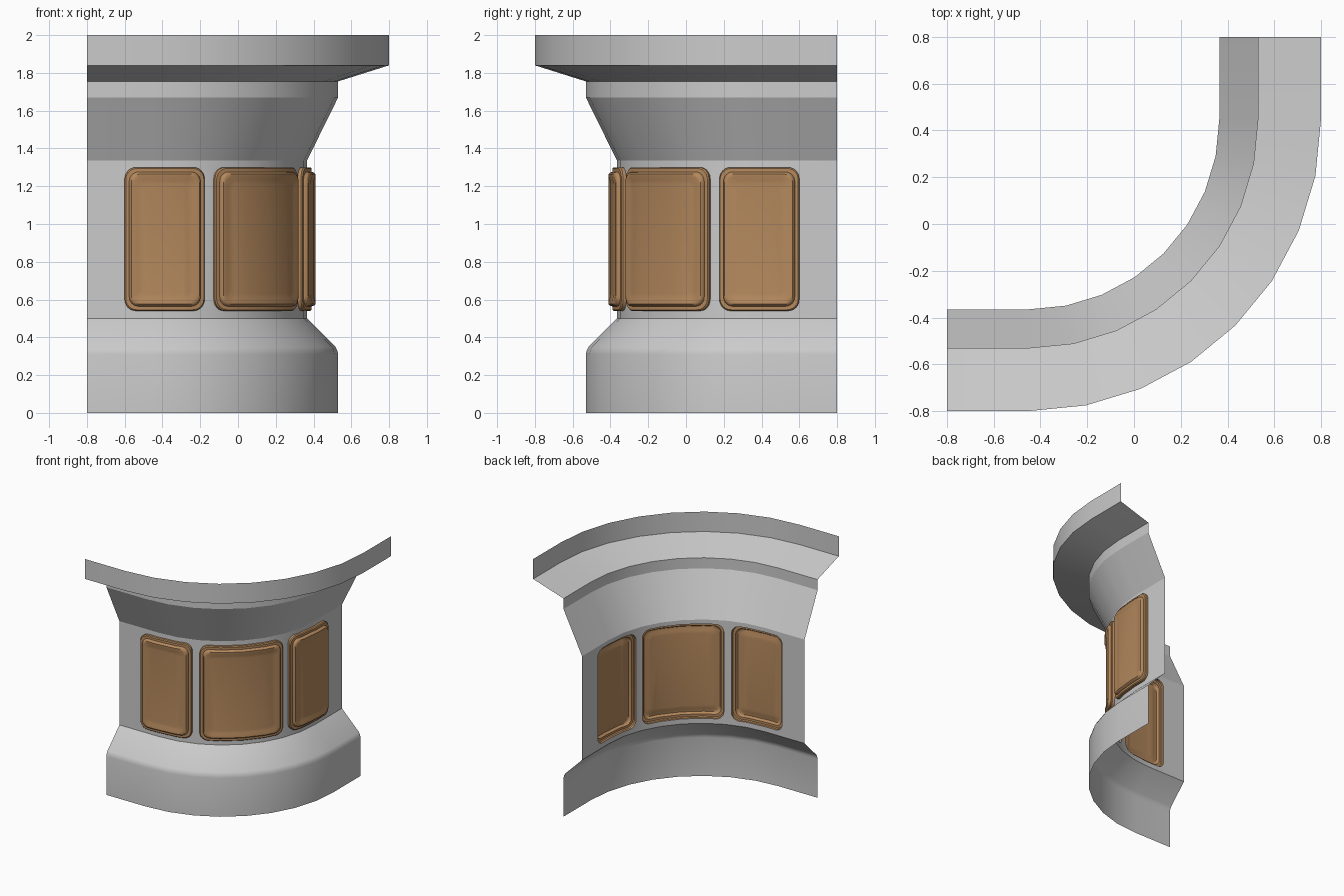
import bpy, bmesh
from math import sin, cos, pi, radians
from mathutils import Vector

if "Cube" in bpy.data.objects:
    bpy.data.objects.remove(bpy.data.objects["Cube"])

# Corner path: straight, quarter turn of 8 facets, straight
WALL, STRAIGHT, RADIUS, SIDES = 0.365, 0.35, 0.815, 8
ARC = RADIUS * pi / 2
LENGTH = 2 * STRAIGHT + ARC


def place(co):
    """Map (distance along path, -outward offset, height) to the bent corner."""
    s, d, z = co.x, -co.y, co.z
    t = (s - STRAIGHT) / ARC * SIDES
    if t <= 0:
        return Vector((-0.8 + s, -WALL - d, z))
    if t >= SIDES:
        return Vector((WALL + d, 0.8 - (LENGTH - s), z))
    k = min(int(t), SIDES - 1)

    def ring(i):
        a = i / SIDES * pi / 2
        return Vector((-0.45 + (RADIUS + d) * sin(a), 0.45 - (RADIUS + d) * cos(a), z))
    return ring(k).lerp(ring(k + 1), t - k)


def finish(bm, name, material=None, angle=20):
    """Cut at the facet lines, bend round the corner and make the object."""
    for k in range(SIDES + 1):
        bmesh.ops.bisect_plane(bm, geom=bm.verts[:] + bm.edges[:] + bm.faces[:], dist=1e-5,
                               plane_co=(STRAIGHT + ARC * k / SIDES, 0, 0), plane_no=(1, 0, 0))
    for v in bm.verts:
        v.co = place(v.co)
    bmesh.ops.recalc_face_normals(bm, faces=bm.faces[:])
    bm.normal_update()
    if sum(f.calc_area() * f.normal.dot(Vector((1, -1, 0))) for f in bm.faces) < 0:
        bmesh.ops.reverse_faces(bm, faces=bm.faces[:])
    me = bpy.data.meshes.new(name)
    bm.to_mesh(me)
    bm.free()
    ob = bpy.data.objects.new(name, me)
    bpy.context.collection.objects.link(ob)
    if material:
        me.materials.append(material)
    bpy.ops.object.select_all(action='DESELECT')
    ob.select_set(True)
    bpy.context.view_layer.objects.active = ob
    bpy.ops.object.shade_smooth_by_angle(angle=radians(angle))
    return ob


def moulding(name, profile):
    """Sweep an (outward, height) profile along the path."""
    bm = bmesh.new()
    rows = [[bm.verts.new((s, -d, z)) for s in (0, LENGTH)] for d, z in profile]
    for a, b in zip(rows, rows[1:]):
        bm.faces.new((a[0], a[1], b[1], b[0]))
    finish(bm, name)


def rounded_loop(bm, s0, s1, inset, d, z0=0.54, z1=1.30, r=0.06, n=6):
    r = max(r - inset * 0.4, 0.02)
    verts = []
    for i, (cs, cz) in enumerate(((s1 - inset - r, z1 - inset - r), (s0 + inset + r, z1 - inset - r),
                                  (s0 + inset + r, z0 + inset + r), (s1 - inset - r, z0 + inset + r))):
        for j in range(n + 1):
            a = (i + j / n) * pi / 2
            verts.append(bm.verts.new((cs + r * cos(a), -d, cz + r * sin(a))))
    return verts


def close_edges(bm, verts):
    return [bm.edges.new((verts[i - 1], verts[i])) for i in range(len(verts))]


spans = {"left_panel": (0.20, 0.623),
         "corner_panel": (0.681, LENGTH - 0.681),
         "right_panel": (LENGTH - 0.623, LENGTH - 0.20)}

# Base and cornice
moulding("base", [(0.165, 0), (0.165, 0.31), (0.161, 0.33), (0.151, 0.35), (0, 0.5)])
moulding("cornice", [(0, 1.335), (0.165, 1.67), (0.165, 1.755), (0.435, 1.84), (0.435, 2.0)])

# Wall with openings for the panels
bm = bmesh.new()
outline = [bm.verts.new((s, 0, z)) for s, z in ((0, 0.5), (LENGTH, 0.5), (LENGTH, 1.335), (0, 1.335))]
edges = close_edges(bm, outline)
for s0, s1 in spans.values():
    edges += close_edges(bm, rounded_loop(bm, s0, s1, 0, 0))
bmesh.ops.triangle_fill(bm, use_beauty=True, use_dissolve=False, edges=edges, normal=(0, -1, 0))
finish(bm, "wall")

# Raised padded panels, each with a rim
wood = bpy.data.materials.new("panel_tan")
wood.diffuse_color = (0.46, 0.25, 0.11, 1)
wood.use_nodes = True
wood.node_tree.nodes["Principled BSDF"].inputs["Base Color"].default_value = wood.diffuse_color
steps = [(0, 0), (0, 0.018), (0.006, 0.025), (0.024, 0.025), (0.028, 0.038),
         (0.036, 0.045), (0.05, 0.044), (0.07, 0.038), (0.09, 0.036)]
for name, (s0, s1) in spans.items():
    bm = bmesh.new()
    loops = [rounded_loop(bm, s0, s1, inset, d) for inset, d in steps]
    for a, b in zip(loops, loops[1:]):
        for i in range(len(a)):
            bm.faces.new((a[i - 1], a[i], b[i], b[i - 1]))
    bm.faces.new(loops[-1])
    finish(bm, name, wood, 40)
